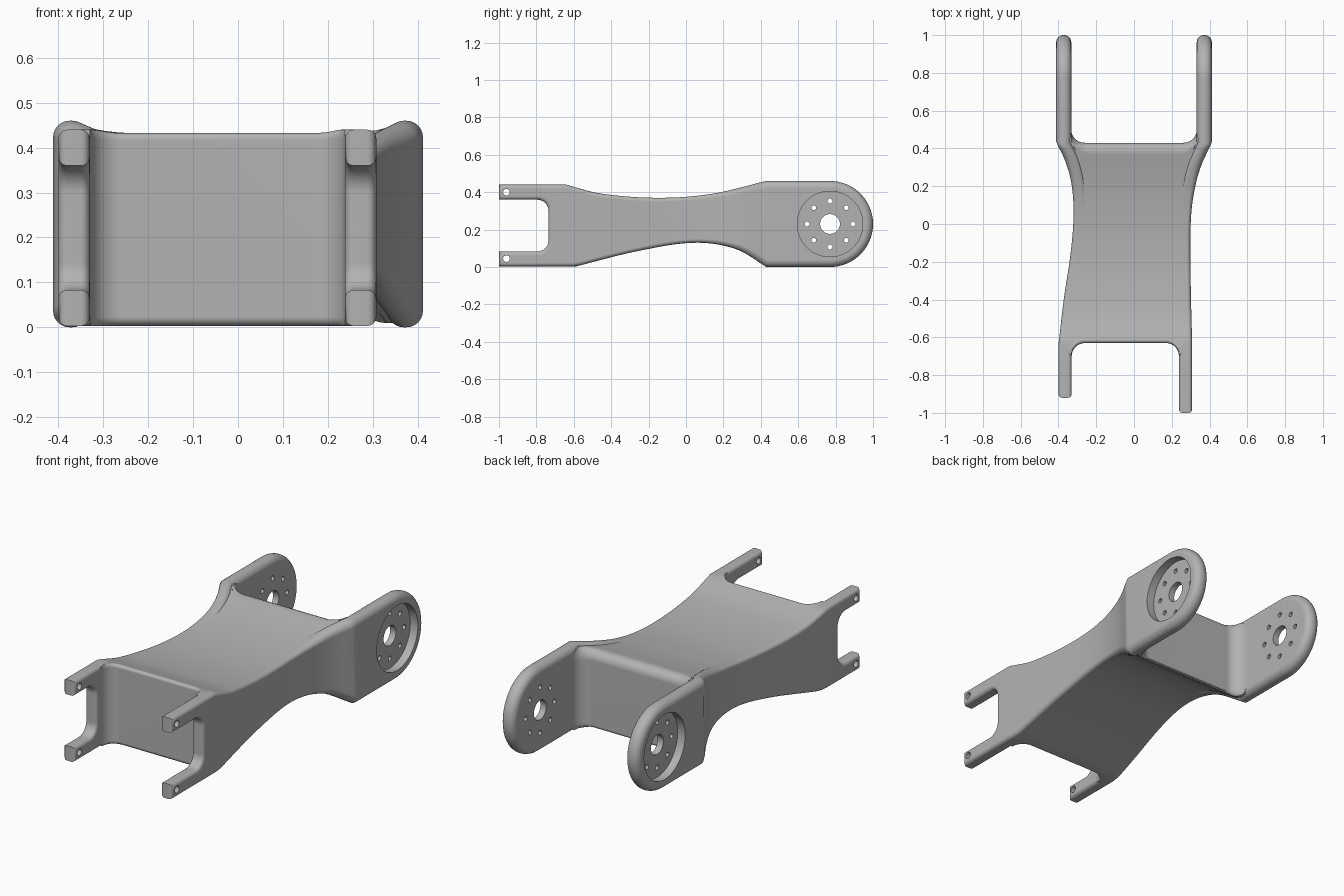
import bpy, bmesh
from math import sin, cos, pi, sqrt, radians
from mathutils import Matrix, Vector

if "Cube" in bpy.data.objects:
    bpy.data.objects.remove(bpy.data.objects["Cube"])

grey = bpy.data.materials.new("plain grey")
grey.use_nodes = True
grey.diffuse_color = (0.45, 0.45, 0.45, 1)
grey.node_tree.nodes["Principled BSDF"].inputs["Base Color"].default_value = (0.45, 0.45, 0.45, 1)


def curve(knots):
    """Smooth function through the knots, constant beyond its ends."""
    n = len(knots)

    def slope(i):
        a, b = knots[max(i - 1, 0)], knots[min(i + 1, n - 1)]
        return (b[1] - a[1]) / (b[0] - a[0])

    def value(y):
        if y <= knots[0][0]:
            return knots[0][1]
        for i in range(n - 1):
            (y0, v0), (y1, v1) = knots[i], knots[i + 1]
            if y <= y1:
                h = y1 - y0
                t = (y - y0) / h
                return (v0 * (1 + 2 * t) * (1 - t) ** 2 + v1 * t * t * (3 - 2 * t)
                        + h * t * (1 - t) * (slope(i) * (1 - t) - slope(i + 1) * t))
        return knots[-1][1]
    return value


# Outer shape of the arm along its length
top_z = curve([(-.64, .44), (-.46, .393), (-.155, .37), (.13, .39), (.43, .46)])
bottom_z = curve([(-.59, .003), (-.25, .087), (.05, .13), (.27, .095), (.43, 0)])
outer = {-1: curve([(-.64, -.4), (-.4, -.372), (-.15, -.335), (.05, -.32), (.22, -.332), (.35, -.37), (.43, -.412)]),
         1: curve([(-.64, .308), (-.3, .3), (0, .3), (.15, .315), (.3, .352), (.43, .412)])}


def ramp(y, a, b):
    t = min(max((y - .05) / .38, 0), 1)
    return a + (b - a) * t * t * (3 - 2 * t)


def thickness(y):
    return ramp(y, .07, .08)


def fillet(y):
    return ramp(y, .02, .037)


def make(name, bm):
    bmesh.ops.recalc_face_normals(bm, faces=bm.faces)
    mesh = bpy.data.meshes.new(name)
    bm.to_mesh(mesh)
    bm.free()
    obj = bpy.data.objects.new(name, mesh)
    bpy.context.collection.objects.link(obj)
    mesh.materials.append(grey)
    return obj


def activate(obj):
    bpy.ops.object.select_all(action='DESELECT')
    obj.select_set(True)
    bpy.context.view_layer.objects.active = obj


def finish(obj):
    activate(obj)
    bpy.ops.object.shade_smooth_by_angle(angle=radians(32))
    mod = obj.modifiers.new("even shading", 'WEIGHTED_NORMAL')
    mod.keep_sharp = True


def bridge(bm, rings):
    for a, b in zip(rings, rings[1:]):
        for i in range(len(a)):
            j = (i + 1) % len(a)
            bm.faces.new((a[i], a[j], b[j], b[i]))


def cut(obj, cylinders):
    """Cut cylinders running along x: (x, y, z, radius, length, sides)."""
    bm = bmesh.new()
    for x, y, z, r, length, sides in cylinders:
        bmesh.ops.create_cone(bm, cap_ends=True, segments=sides, radius1=r, radius2=r, depth=length,
                              matrix=Matrix.Translation((x, y, z)) @ Matrix.Rotation(pi / 2, 4, 'Y'))
    cutter = make("cutter", bm)
    cutter.hide_render = True
    mod = obj.modifiers.new("cut", 'BOOLEAN')
    mod.operation, mod.solver, mod.object = 'DIFFERENCE', 'EXACT', cutter
    activate(obj)
    bpy.ops.object.modifier_apply(modifier=mod.name)
    bpy.data.objects.remove(cutter)


def side_plate(name, side, tip):
    """Side wall with two front prongs, waisted middle and rounded rear lug."""
    N, K, start, rear = 30, 31, -.64, .43
    ys = [start + (rear - start) * i / (N - 1) for i in range(N)]
    pts = [(y, top_z(y)) for y in ys]
    pts += [(.77 + .23 * sin(pi * k / (K - 1)), .23 + .23 * cos(pi * k / (K - 1))) for k in range(K)]
    pts += [(y, bottom_z(y)) for y in reversed(ys)]
    r, slot, low, high = .06, -.735, .083, .36
    arc = [pi / 2 * k / 8 for k in range(9)]
    pts += [(tip, .003), (tip, low)]
    pts += [(slot - r + r * sin(a), low + r - r * cos(a)) for a in arc]
    pts += [(slot - r + r * cos(a), high - r + r * sin(a)) for a in arc]
    pts += [(tip, high), (tip, .44)]
    P = [Vector(p) for p in pts]
    M = len(P)

    # Inward mitre direction at each outline point
    mitre = []
    for i in range(M):
        d1, d2 = (P[i] - P[i - 1]).normalized(), (P[(i + 1) % M] - P[i]).normalized()
        n1, n2 = Vector((d1.y, -d1.x)), Vector((d2.y, -d2.x))
        mitre.append((n1 + n2) / (1 + n1.dot(n2)))

    # Rounded edge rings from the outer face to the inner face
    bm = bmesh.new()
    steps = [(pi / 2 * k / 6, False) for k in range(7)]
    steps += [(a, True) for a, _ in reversed(steps)]
    rings = []
    for a, inner in steps:
        ring = []
        for p, m in zip(P, mitre):
            f = fillet(p.x)
            q = p + m * f * (1 - sin(a))
            d = f * (1 - cos(a))
            d = thickness(q.x) - d if inner else d
            ring.append(bm.verts.new((outer[side](q.x) - side * d, q.x, q.y)))
        rings.append(ring)
    bridge(bm, rings)
    for ring in (rings[0], rings[-1]):
        last = 2 * N + K - 1
        for i in range(N - 1):
            bm.faces.new((ring[i], ring[i + 1], ring[last - i - 1], ring[last - i]))
        bm.faces.new(ring[N - 1:N + K + 1])
        bm.faces.new(ring[last:] + [ring[0]])
    obj = make(name, bm)

    # Bearing recess, then bore, bolt circle and prong holes
    cy, cz, x = .77, .23, side * .37
    cut(obj, [(side * (.412 - .045 + .05), cy, cz, .175, .1, 64)])
    holes = [(x, cy, cz, .053, .3, 32)]
    for k in range(8):
        a = k * pi / 4
        holes.append((x, cy + .123 * cos(a), cz + .123 * sin(a), .013, .3, 16))
    holes += [(x, tip + .04, z, .018, .4, 16) for z in (.045, .4)]
    cut(obj, holes)
    finish(obj)


def core_body():
    """Middle block between the plates, flaring into them with fillets."""
    R = .07
    offsets = [-.03] + [R * (1 - cos(pi / 2 * k / 7)) for k in range(8)]
    arc = [k / 7 for k in range(8)]

    def roll(y, edge, r):
        u = min(max((r - abs(edge - y)) / r, 0), 1)
        return r * (1 - sqrt(1 - u * u))

    bm = bmesh.new()
    rings = []
    for side, e in [(-1, e) for e in offsets] + [(1, e) for e in reversed(offsets)]:
        g = R - sqrt(max(R * R - (R - max(e, 0)) ** 2, 0))
        front, back = -.63 - g, .43 + g
        ys = [front + .02 * (1 - cos(pi / 2 * t)) for t in arc]
        ys += [front + .02 + (back - .08 - front) * k / 30 for k in range(1, 30)]
        ys += [back - .06 + .06 * sin(pi / 2 * t) for t in arc]
        section = [(y, top_z(y) - ramp(y, 0, .015) - roll(y, front, .02) - roll(y, back, .06)) for y in ys]
        section += [(y, bottom_z(y) + ramp(y, 0, .01) + roll(y, front, .02) + roll(y, back, .03))
                    for y in reversed(ys)]
        rings.append([bm.verts.new((outer[side](y) - side * (thickness(y) + e), y, z)) for y, z in section])
    bridge(bm, rings)
    bm.faces.new(rings[0])
    bm.faces.new(rings[-1])
    finish(make("core_body", bm))


side_plate("right_side_plate", -1, -.92)
side_plate("left_side_plate", 1, -1)
core_body()
